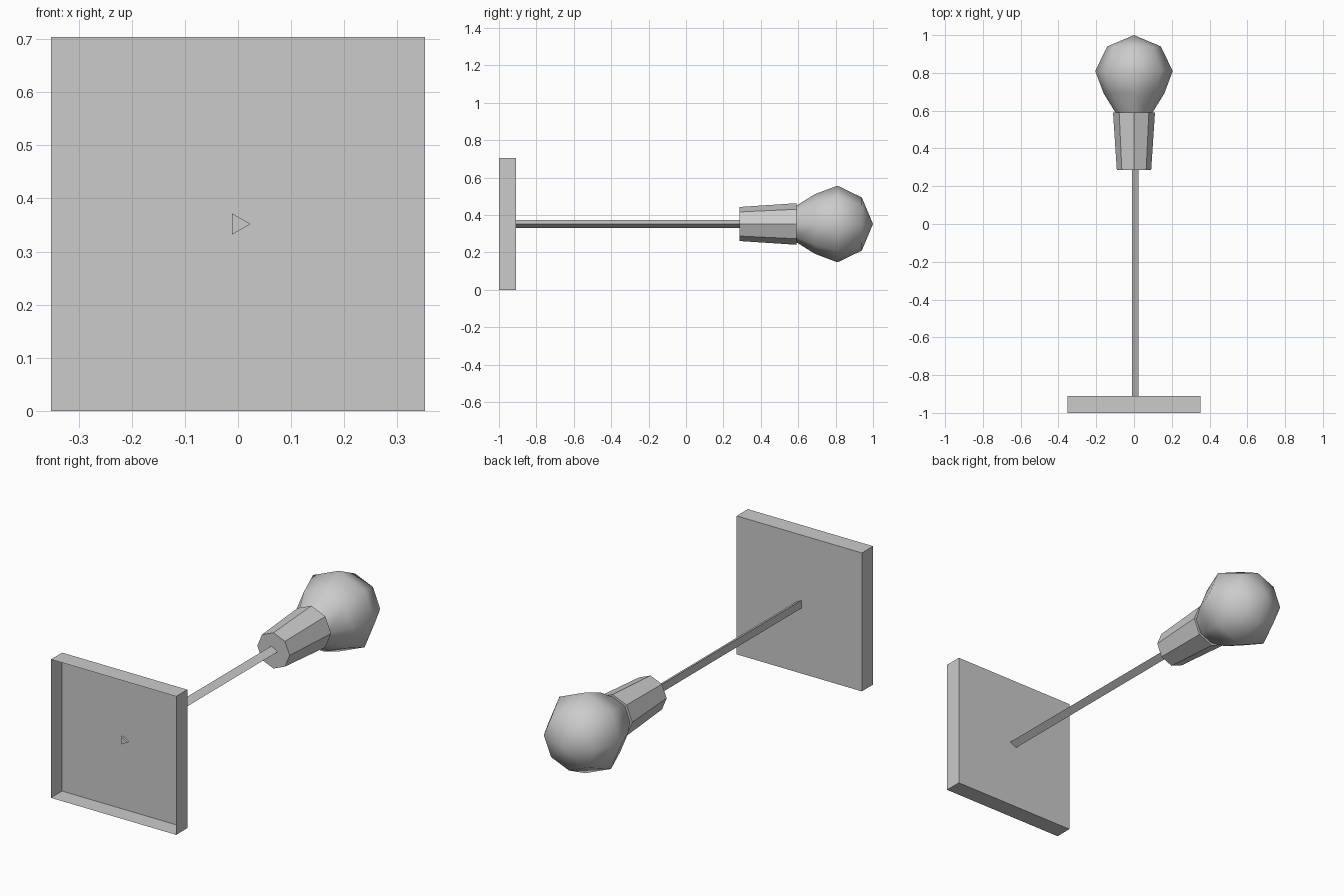
import bpy
import bmesh
import math

MID = 0.352  # height of the lamp's axis

cube = bpy.data.objects.get("Cube")
if cube:
    bpy.data.objects.remove(cube, do_unlink=True)

grey = bpy.data.materials.new("plain_grey")
grey.use_nodes = True
colour = (0.6, 0.6, 0.6, 1)
grey.diffuse_color = colour
grey.node_tree.nodes["Principled BSDF"].inputs["Base Color"].default_value = colour


def finish(name, bm, smooth=False):
    bmesh.ops.recalc_face_normals(bm, faces=bm.faces)
    mesh = bpy.data.meshes.new(name)
    bm.to_mesh(mesh)
    bm.free()
    mesh.materials.append(grey)
    for face in mesh.polygons:
        face.use_smooth = smooth
    obj = bpy.data.objects.new(name, mesh)
    bpy.context.collection.objects.link(obj)
    return obj


def lathe(name, profile, sides, smooth=False):
    """Rings of (y, radius) around the lamp's axis, closed at both ends."""
    bm = bmesh.new()
    rings = []
    for y, r in profile:
        angles = [math.tau * i / sides for i in range(sides)]
        rings.append([bm.verts.new((r * math.cos(a), y, MID + r * math.sin(a)))
                      for a in angles])
    for a, b in zip(rings, rings[1:]):
        for i in range(sides):
            j = (i + 1) % sides
            bm.faces.new((a[i], a[j], b[j], b[i]))
    bm.faces.new(rings[0])
    bm.faces.new(rings[-1])
    bmesh.ops.remove_doubles(bm, verts=bm.verts, dist=0.0005)
    return finish(name, bm, smooth)


# Square mounting plate, a shallow tray open at the front
bm = bmesh.new()
bmesh.ops.create_cube(bm, size=1)
for v in bm.verts:
    v.co.x *= 2 * MID
    v.co.y = -1 if v.co.y < 0 else -0.91
    v.co.z = MID + v.co.z * 2 * MID
front = [f for f in bm.faces if all(v.co.y < -0.99 for v in f.verts)]
bmesh.ops.delete(bm, geom=front, context='FACES_ONLY')
finish("mounting_plate", bm)

# Three-sided cord whose end pokes through the plate
lathe("cord", [(-0.92, 0.0235), (0.30, 0.0235)], 3)

# Tapered eight-sided socket
lathe("socket", [(0.285, 0.091), (0.59, 0.111)], 8)

# Faceted bulb with smooth shading, its neck seated in the socket
lathe("bulb", [(0.56, 0.085), (0.59, 0.098), (0.69, 0.16), (0.81, 0.205),
               (0.94, 0.142), (1.0, 0.0001)], 8, smooth=True)
